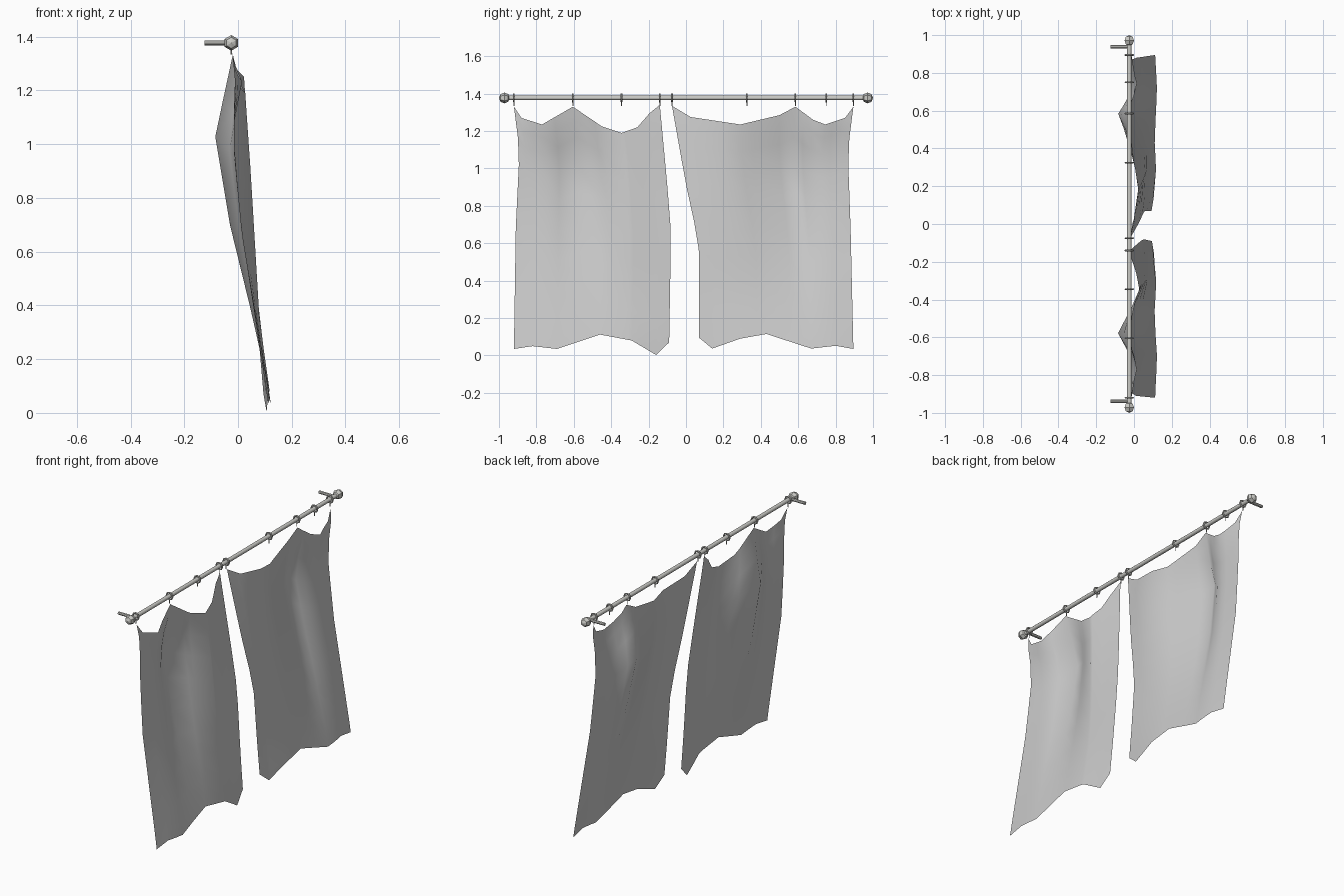
import bpy, bmesh, math
from mathutils import Vector

cube = bpy.data.objects.get("Cube")
if cube:
    bpy.data.objects.remove(cube, do_unlink=True)


def material(name, rgb):
    m = bpy.data.materials.new(name)
    m.use_nodes = True
    m.diffuse_color = (*rgb, 1)
    m.node_tree.nodes["Principled BSDF"].inputs["Base Color"].default_value = (*rgb, 1)
    return m


cloth = material("pale grey cloth", (0.6, 0.6, 0.6))
metal = material("warm grey metal", (0.6, 0.6, 0.57))
ROD_X, ROD_Z = -0.025, 1.377


def finish(ob, name, mat, angle=40):
    ob.name = name
    ob.data.materials.append(mat)
    bpy.ops.object.select_all(action='DESELECT')
    ob.select_set(True)
    bpy.context.view_layer.objects.active = ob
    bpy.ops.object.shade_smooth_by_angle(angle=math.radians(angle))
    return ob


def bar(name, a, b, radius, sides=10):
    a, b = Vector(a), Vector(b)
    d = b - a
    bpy.ops.mesh.primitive_cylinder_add(
        vertices=sides, radius=radius, depth=d.length, location=(a + b) / 2,
        rotation=d.to_track_quat('Z', 'Y').to_euler())
    return finish(bpy.context.object, name, metal)


def along(points, p):
    """Piecewise linear lookup, points sorted by the first number."""
    if p <= points[0][0]:
        return points[0][1]
    for (a, va), (b, vb) in zip(points, points[1:]):
        if p <= b:
            return va + (vb - va) * (p - a) / (b - a)
    return points[-1][1]


def to_unit(points):
    lo, hi = points[0][0], points[-1][0]
    return [((y - lo) / (hi - lo), z) for y, z in points]


# Depth of the cloth by height: outer edge, shoulder, fold, ridge, inner edge
OUTER = [(0.04, 0.112), (0.3, 0.072), (0.7, 0.01), (1.05, -0.018), (1.27, -0.01), (1.33, -0.02)]
SHOULDER = [(0.05, 0.122), (0.3, 0.078), (0.7, 0.01), (1.03, -0.025), (1.235, 0.022), (1.33, -0.02)]
FOLD = [(0.05, 0.118), (0.3, 0.068), (0.7, -0.03), (1.03, -0.085), (1.33, -0.02)]
RIDGE = [(0.08, 0.118), (0.35, 0.08), (0.9, 0.048), (1.27, 0.022), (1.33, -0.02)]
INNER = [(0.01, 0.1), (0.3, 0.075), (0.65, 0.05), (1.33, -0.02)]
ROWS = [0, 0.06, 0.13, 0.24, 0.36, 0.5, 0.62, 0.74, 0.86, 0.95, 1]


def panel(name, top, bottom, left, right, hook, flip):
    """hook is the fold's place, counted from the outer edge."""
    top_u, bottom_u = to_unit(top), to_unit(bottom)
    columns = []
    for t in sorted(t for t, _ in top_u + bottom_u):
        if not columns or t - columns[-1] > 0.004:
            columns.append(t)
    places = (0, hook * 0.6, hook, 0.74, 1)
    bm = bmesh.new()
    grid = []
    for v in ROWS:
        row = []
        for t in columns:
            z = along(top_u, t) * (1 - v) + along(bottom_u, t) * v
            y = along(left, v) * (1 - t) + along(right, v) * t
            curves = (OUTER, SHOULDER, FOLD, RIDGE, INNER)
            section = [(p, along(c, z)) for p, c in zip(places, curves)]
            row.append(bm.verts.new((along(section, 1 - t if flip else t), y, z)))
        grid.append(row)
    for r, s in zip(grid, grid[1:]):
        for i in range(len(columns) - 1):
            bm.faces.new((r[i], s[i], s[i + 1], r[i + 1]))
    mesh = bpy.data.meshes.new(name)
    bm.to_mesh(mesh)
    bm.free()
    ob = bpy.data.objects.new(name, mesh)
    bpy.context.collection.objects.link(ob)
    finish(ob, name, cloth, 60)


# Two hanging cloth panels
panel("front_curtain",
      [(-0.92, 1.33), (-0.88, 1.27), (-0.77, 1.235), (-0.605, 1.33), (-0.45, 1.225),
       (-0.345, 1.19), (-0.26, 1.22), (-0.195, 1.295), (-0.14, 1.34)],
      [(-0.92, 0.035), (-0.82, 0.05), (-0.69, 0.035), (-0.46, 0.112), (-0.29, 0.08),
       (-0.16, 0.003), (-0.09, 0.07)],
      [(0, -0.92), (0.18, -0.89), (0.5, -0.91), (1, -0.92)],
      [(0, -0.14), (0.34, -0.1), (0.54, -0.08), (1, -0.09)], 0.404, False)
panel("back_curtain",
      [(-0.075, 1.335), (0.025, 1.275), (0.29, 1.235), (0.5, 1.285), (0.585, 1.33),
       (0.68, 1.26), (0.745, 1.235), (0.85, 1.27), (0.895, 1.33)],
      [(0.07, 0.095), (0.14, 0.037), (0.29, 0.09), (0.43, 0.115), (0.67, 0.037),
       (0.8, 0.052), (0.895, 0.035)],
      [(0, -0.075), (0.34, 0), (0.59, 0.068), (1, 0.07)],
      [(0, 0.895), (0.18, 0.865), (0.5, 0.88), (1, 0.895)], 0.32, True)

# Rod with a bracket and a faceted knob at each end
bar("rod", (ROD_X, -0.97, ROD_Z), (ROD_X, 0.97, ROD_Z), 0.012, 12)
for side, label in ((-1, "front"), (1, "back")):
    bar(label + "_bracket", (-0.125, side * 0.938, ROD_Z), (ROD_X, side * 0.938, ROD_Z), 0.009, 8)
    bpy.ops.mesh.primitive_uv_sphere_add(
        segments=6, ring_count=4, radius=0.029, location=(ROD_X, side * 0.971, ROD_Z),
        rotation=(math.pi / 2, 0, 0))
    finish(bpy.context.object, label + "_knob", metal, 20)

# Rings on the rod, each with a small hook
for i, y in enumerate((-0.92, -0.605, -0.345, -0.14, -0.075, 0.325, 0.585, 0.75, 0.895)):
    bpy.ops.mesh.primitive_torus_add(
        major_segments=8, minor_segments=6, major_radius=0.02, minor_radius=0.005,
        location=(ROD_X, y, ROD_Z), rotation=(math.pi / 2, 0, 0))
    finish(bpy.context.object, f"ring_{i + 1}", metal)
    bar(f"hook_{i + 1}", (ROD_X, y, 1.36), (ROD_X, y, 1.334), 0.0025, 6)
